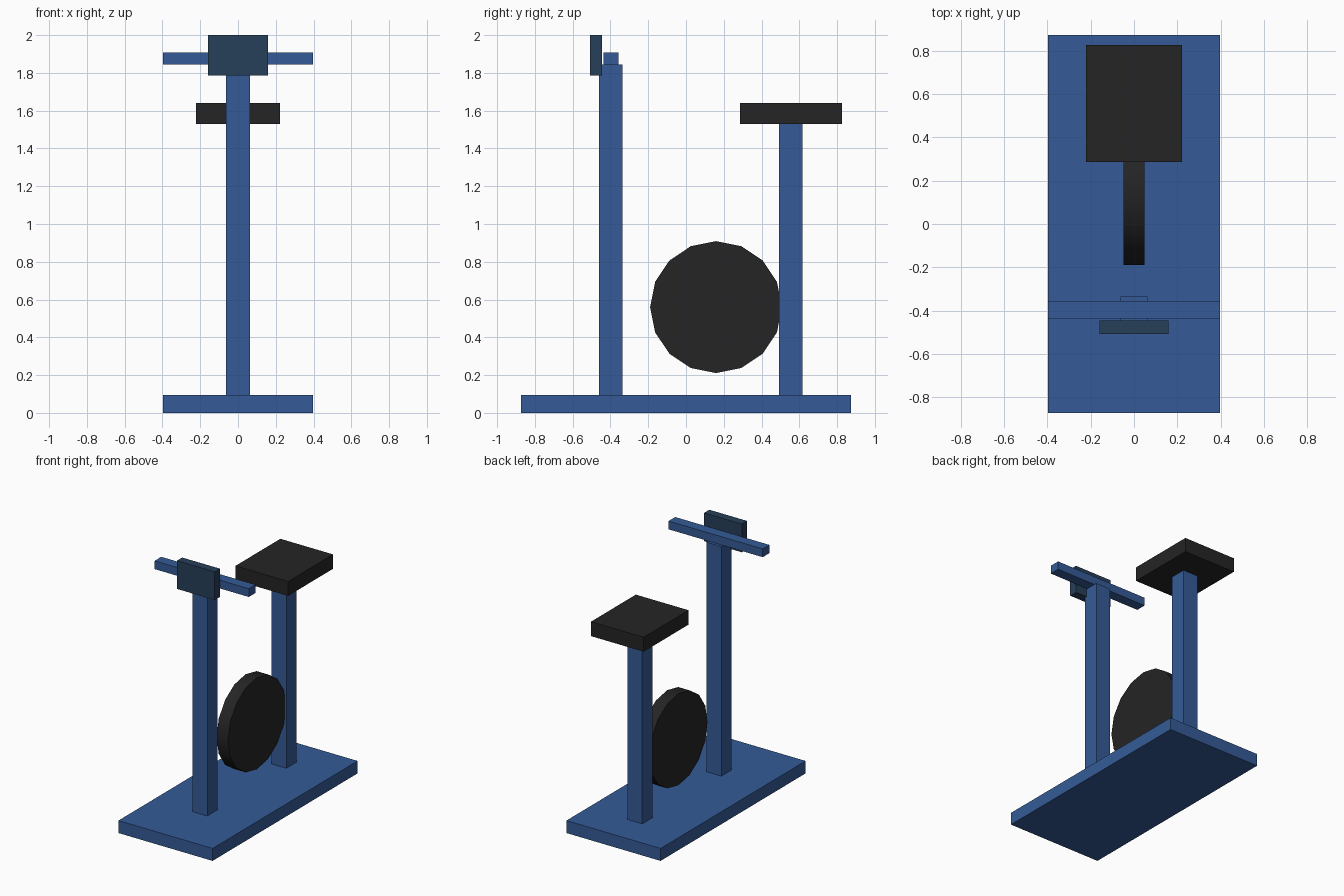
import bpy
import math

if "Cube" in bpy.data.objects:
    bpy.data.objects.remove(bpy.data.objects["Cube"])


def material(name, rgb):
    m = bpy.data.materials.new(name)
    m.diffuse_color = (*rgb, 1)
    m.use_nodes = True
    m.node_tree.nodes["Principled BSDF"].inputs["Base Color"].default_value = m.diffuse_color
    return m


BLUE = material("blue_paint", (0.035, 0.105, 0.31))
BLACK = material("black_rubber", (0.018, 0.018, 0.018))
SCREEN = material("dark_screen", (0.02, 0.05, 0.1))


def box(name, half_x, y, z, mat):
    """Box centred on x = 0, spanning the given y and z ranges."""
    bpy.ops.mesh.primitive_cube_add(size=1, location=(0, sum(y) / 2, sum(z) / 2))
    o = bpy.context.object
    o.name = name
    o.scale = (2 * half_x, y[1] - y[0], z[1] - z[0])
    bpy.ops.object.transform_apply(location=False, rotation=False, scale=True)
    o.data.materials.append(mat)
    return o


# floor plate and the two uprights
box("base", 0.397, (-0.873, 0.873), (0, 0.095), BLUE)
box("handlebar_post", 0.063, (-0.46, -0.335), (0.095, 1.845), BLUE)
box("seat_post", 0.063, (0.492, 0.617), (0.095, 1.53), BLUE)

# seat, handlebar and display
box("seat", 0.222, (0.287, 0.827), (1.53, 1.64), BLACK)
box("handlebar", 0.397, (-0.437, -0.357), (1.845, 1.908), BLUE)
box("console", 0.159, (-0.508, -0.445), (1.785, 2.0), SCREEN)

# flywheel, 16-sided disc with its axle along x
bpy.ops.mesh.primitive_cylinder_add(vertices=16, radius=0.349, depth=0.096,
                                    location=(0, 0.159, 0.56),
                                    rotation=(0, math.pi / 2, 0))
wheel = bpy.context.object
wheel.name = "flywheel"
wheel.data.materials.append(BLACK)
bpy.ops.object.shade_smooth_by_angle(angle=math.radians(30))
